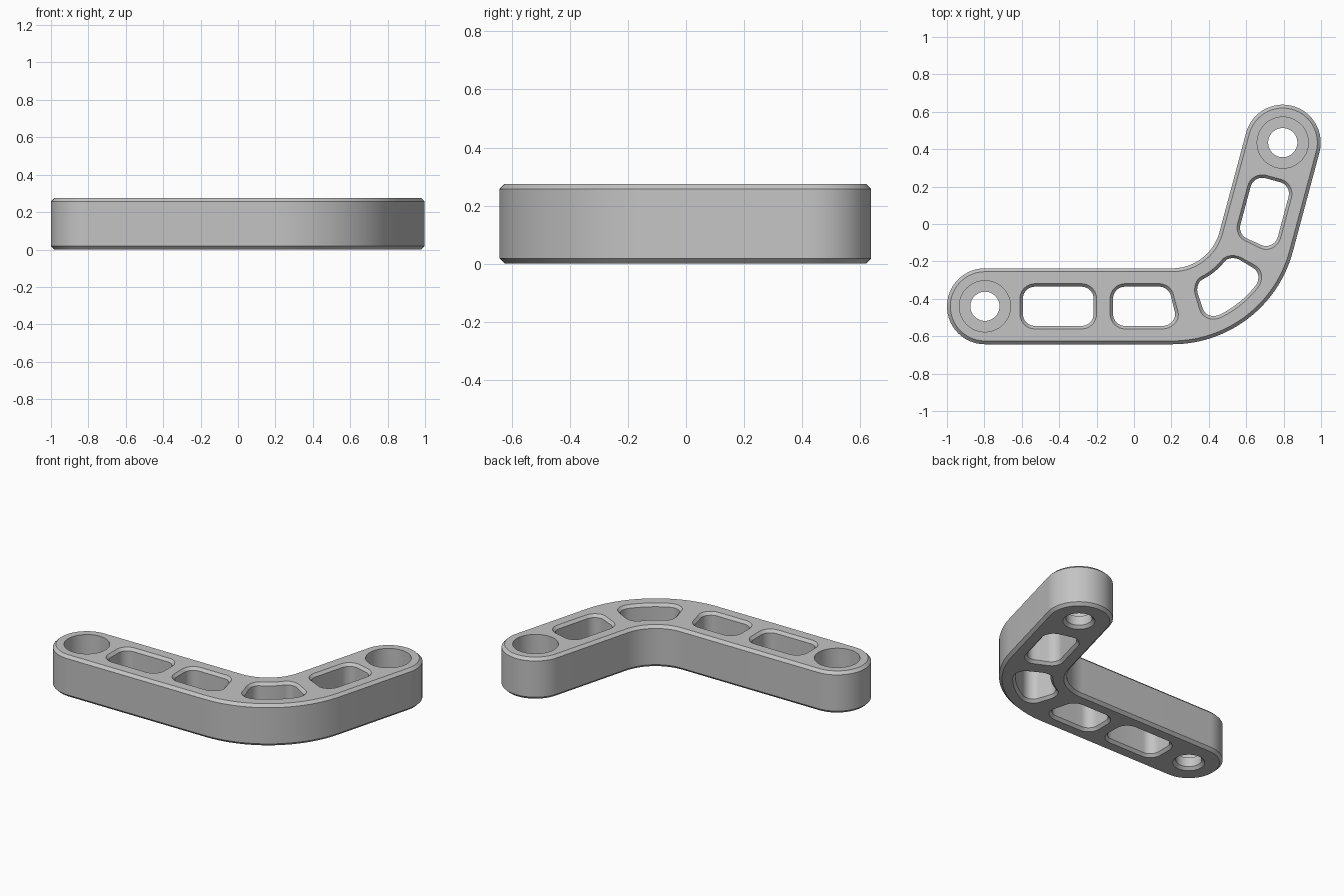
import bpy
import bmesh
from math import sin, cos, pi, radians
from mathutils import Vector

if "Cube" in bpy.data.objects:
    bpy.data.objects.remove(bpy.data.objects["Cube"])

HEIGHT = 0.275
CHAMFER = 0.018
HALF_WIDTH = 0.203
START = Vector((-0.797, -0.44))
ARM_A = 1.001               # straight length before the bend
BEND_R = 0.465              # centreline radius of the bend
BEND = radians(75)
ARM_B = 0.549               # straight length after the bend
BEND_END = ARM_A + BEND_R * BEND
LENGTH = BEND_END + ARM_B
BEND_CENTRE = START + Vector((ARM_A, BEND_R))


def on_path(s, v):
    """Map distance along the centreline and sideways offset to x, y."""
    if s <= ARM_A:
        return START + Vector((s, v))
    angle = min((s - ARM_A) / BEND_R, BEND)
    along = Vector((cos(angle), sin(angle)))
    side = Vector((-sin(angle), cos(angle)))
    return BEND_CENTRE + side * (v - BEND_R) + along * max(s - BEND_END, 0)


def arc(s, v, r, a0, a1, n):
    return [(s + r * cos(a0 + (a1 - a0) * i / n), v + r * sin(a0 + (a1 - a0) * i / n))
            for i in range(n + 1)]


def outline(half_width):
    """Stadium running along the whole centreline."""
    n = 40
    bend = [ARM_A + (BEND_END - ARM_A) * i / n for i in range(n + 1)]
    return (arc(0, 0, half_width, pi / 2, 1.5 * pi, 40)
            + [(s, -half_width) for s in bend]
            + arc(LENGTH, 0, half_width, -pi / 2, pi / 2, 40)
            + [(s, half_width) for s in reversed(bend)])


def circle(s, r):
    return arc(s, 0, r, 0, 2 * pi, 48)[:-1]


def rounded(corners, radius, inset, cuts):
    """Counter-clockwise polygon with rounded corners, shrunk by inset."""
    pts = [Vector(c) for c in corners]
    loop = []
    for i, p in enumerate(pts):
        a = (pts[i - 1] - p).normalized()
        b = (pts[(i + 1) % len(pts)] - p).normalized()
        half = a.angle(b) / 2
        centre = p + (a + b).normalized() * radius / sin(half)
        a0 = (Vector((a.y, -a.x)) * -1).to_3d()
        start = Vector((-a.y, a.x)) if Vector((-a.y, a.x)).dot(p - centre) > 0 else Vector((a.y, -a.x))
        turn = pi - 2 * half
        for k in range(9):
            t = turn * k / 8
            d = Vector((start.x * cos(t) - start.y * sin(t), start.x * sin(t) + start.y * cos(t)))
            loop.append(centre + d * (radius - inset))
    # split straight runs so they can follow the bend
    result = []
    for i, p in enumerate(loop):
        result.append(p)
        if i % 9 == 8:
            q = loop[(i + 1) % len(loop)]
            result += [p.lerp(q, k / cuts) for k in range(1, cuts)]
    return [tuple(p) for p in result]


bm = bmesh.new()
bottom_edges, top_edges = [], []


def wall(levels):
    """Skin a stack of matching loops and remember its two rims."""
    rings = [[bm.verts.new((*on_path(s, v), z)) for s, v in loop] for loop, z in levels]
    n = len(rings[0])
    for low, high in zip(rings, rings[1:]):
        for i in range(n):
            j = (i + 1) % n
            bm.faces.new((low[i], low[j], high[j], high[i]))
    for ring, rim in ((rings[0], bottom_edges), (rings[-1], top_edges)):
        rim += [bm.edges.get((ring[i], ring[(i + 1) % n])) for i in range(n)]


def chamfered(wide, narrow):
    """Wall whose rims differ from its middle by a chamfer."""
    wall([(wide, 0), (narrow, CHAMFER), (narrow, HEIGHT - CHAMFER), (wide, HEIGHT)])


# outer wall
chamfered(outline(HALF_WIDTH - CHAMFER), outline(HALF_WIDTH))

# lightening pockets: start and end distances on the outer and inner sides
POCKET_HALF = 0.121
for out0, out1, in1, in0, cuts in (
        (0.187, 0.597, 0.597, 0.187, 2),
        (0.669, 1.053, 0.995, 0.669, 4),
        (1.139, 1.496, 1.496, 1.139, 14),
        (1.571, 1.967, 1.967, 1.608, 4)):
    corners = ((out0, -POCKET_HALF), (out1, -POCKET_HALF), (in1, POCKET_HALF), (in0, POCKET_HALF))
    chamfered(rounded(corners, 0.08, 0, cuts), rounded(corners, 0.08, CHAMFER - 0.002, cuts))

# counterbored bolt holes
BORE, HOLE, FLOOR = 0.137, 0.078, 0.08
for s in (0, LENGTH):
    wall([(circle(s, HOLE + CHAMFER), 0), (circle(s, HOLE), CHAMFER), (circle(s, HOLE), FLOOR),
          (circle(s, BORE), FLOOR), (circle(s, BORE), HEIGHT)])

# flat top and bottom
for rim in (bottom_edges, top_edges):
    bmesh.ops.triangle_fill(bm, edges=rim, use_beauty=True)
bmesh.ops.recalc_face_normals(bm, faces=bm.faces)

mesh = bpy.data.meshes.new("angled_bracket")
bm.to_mesh(mesh)
bm.free()
bracket = bpy.data.objects.new("angled_bracket", mesh)
bpy.context.collection.objects.link(bracket)

grey = bpy.data.materials.new("plain_grey")
grey.use_nodes = True
grey.diffuse_color = (0.55, 0.55, 0.55, 1)
grey.node_tree.nodes["Principled BSDF"].inputs["Base Color"].default_value = (0.55, 0.55, 0.55, 1)
mesh.materials.append(grey)

bpy.ops.object.select_all(action="DESELECT")
bracket.select_set(True)
bpy.context.view_layer.objects.active = bracket
bpy.ops.object.shade_smooth_by_angle(angle=radians(30))
